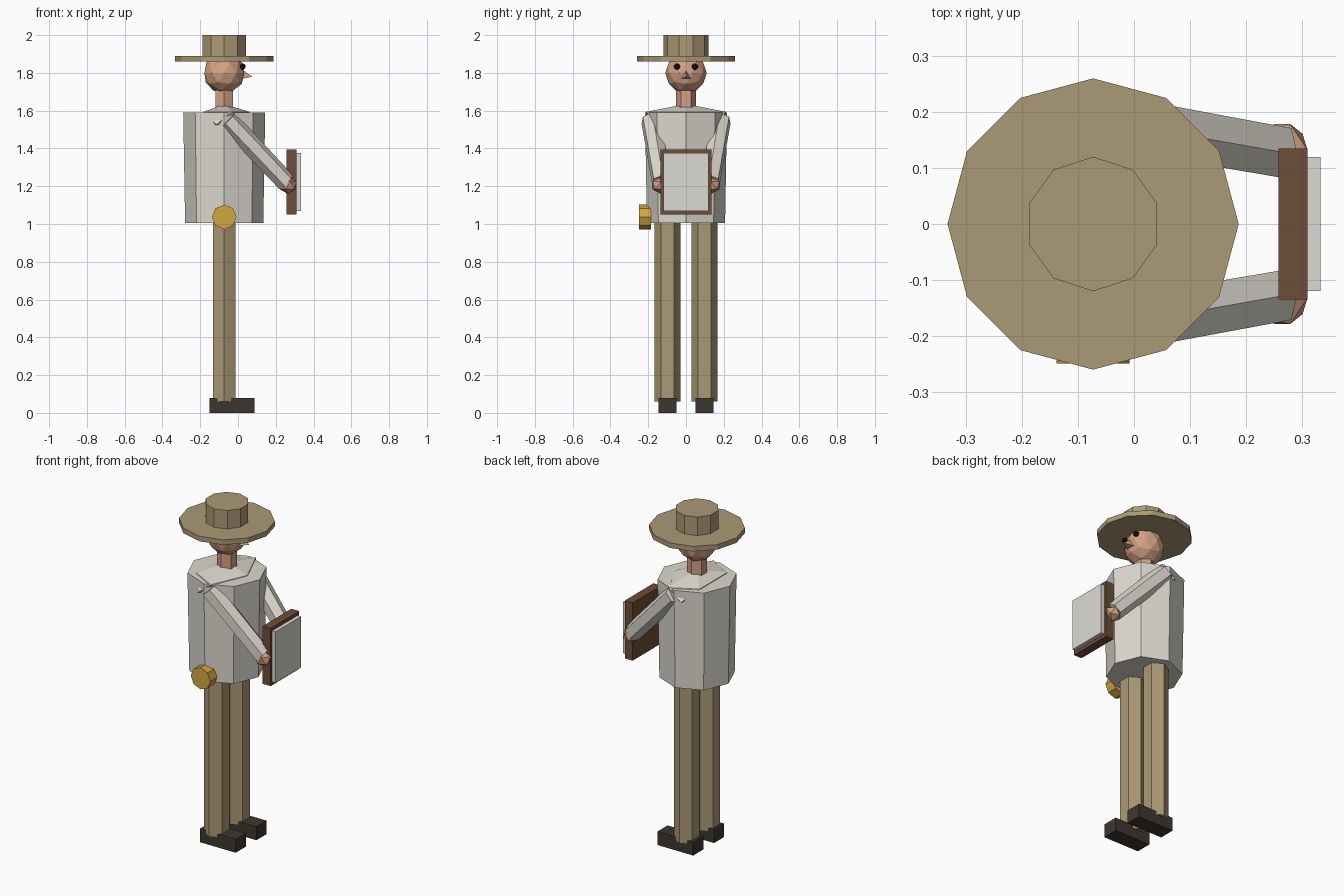
import bpy
from math import radians
from mathutils import Vector

if "Cube" in bpy.data.objects:
    bpy.data.objects.remove(bpy.data.objects["Cube"])

AXIS = -0.073  # x position of the body's centre line; the figure faces +x


def material(name, r, g, b):
    m = bpy.data.materials.new(name)
    m.use_nodes = True
    m.diffuse_color = (r, g, b, 1)
    m.node_tree.nodes["Principled BSDF"].inputs["Base Color"].default_value = (r, g, b, 1)
    return m


khaki = material("khaki", 0.41, 0.32, 0.18)
linen = material("linen", 0.72, 0.69, 0.62)
skin = material("skin", 0.65, 0.36, 0.23)
wood = material("dark wood", 0.155, 0.075, 0.038)
canvas_white = material("canvas white", 0.72, 0.70, 0.65)
gold = material("gold", 0.65, 0.39, 0.05)
leather = material("dark leather", 0.048, 0.037, 0.03)
black = material("eye black", 0.012, 0.009, 0.008)


def finish(name, mat):
    ob = bpy.context.object
    ob.name = name
    ob.data.materials.append(mat)
    return ob


def prism(name, mat, sides, start, end, r1, r2=None):
    """Flat-sided cylinder or cone running from start to end."""
    a, b = Vector(start), Vector(end)
    d = b - a
    upright = abs(d.x) + abs(d.y) < 1e-6
    rot = (0, 0, 0) if upright else d.to_track_quat('Z', 'Y').to_euler()
    bpy.ops.mesh.primitive_cone_add(vertices=sides, radius1=r1, radius2=r1 if r2 is None else r2,
                                    depth=d.length, location=(a + b) / 2, rotation=rot)
    return finish(name, mat)


def column(name, mat, sides, z0, z1, r1, r2=None, y=0):
    return prism(name, mat, sides, (AXIS, y, z0), (AXIS, y, z1), r1, r2)


def box(name, mat, low, high):
    a, b = Vector(low), Vector(high)
    bpy.ops.mesh.primitive_cube_add(size=1, location=(a + b) / 2)
    ob = finish(name, mat)
    ob.scale = b - a
    return ob


def ball(name, mat, centre, radii, detail=1):
    bpy.ops.mesh.primitive_ico_sphere_add(subdivisions=detail, radius=1, location=centre)
    ob = finish(name, mat)
    ob.scale = radii
    return ob


# Torso, shoulders and neck
column("shirt", linen, 8, 1.005, 1.59, 0.207, 0.217)
ball("shoulders", linen, (AXIS, 0, 1.56), (0.15, 0.25, 0.075))
column("neck", skin, 6, 1.58, 1.74, 0.054)

# Head and face
ball("head", skin, (AXIS, 0, 1.80), (0.11, 0.11, 0.11), 2)
prism("nose", skin, 3, (0.015, 0, 1.785), (0.075, 0, 1.78), 0.036, 0)

# Hat
column("hat_brim", khaki, 12, 1.86, 1.89, 0.26)
column("hat_crown", khaki, 10, 1.87, 2.0, 0.12)

# Paired parts
for side, s in (("left", 1), ("right", -1)):
    ball(side + "_eye", black, (0.025, s * 0.047, 1.833), (0.018, 0.018, 0.018))
    column(side + "_leg", khaki, 6, 0.06, 1.03, 0.069, y=s * 0.098)
    box(side + "_shoe", leather, (-0.15, s * 0.098 - 0.048, 0), (0.087, s * 0.098 + 0.048, 0.08))
    prism(side + "_arm", linen, 6, (-0.055, s * 0.185, 1.55), (0.255, s * 0.13, 1.222), 0.055, 0.052)
    ball(side + "_hand", skin, (0.265, s * 0.132, 1.205), (0.05, 0.055, 0.046))

# Framed panel held in front
box("board", wood, (0.258, -0.135, 1.05), (0.31, 0.135, 1.395))
box("panel", canvas_white, (0.305, -0.12, 1.07), (0.333, 0.12, 1.375))

# Round gold pouch on the right hip
prism("hip_pouch", gold, 8, (AXIS, -0.185, 1.037), (AXIS, -0.249, 1.037), 0.065)
